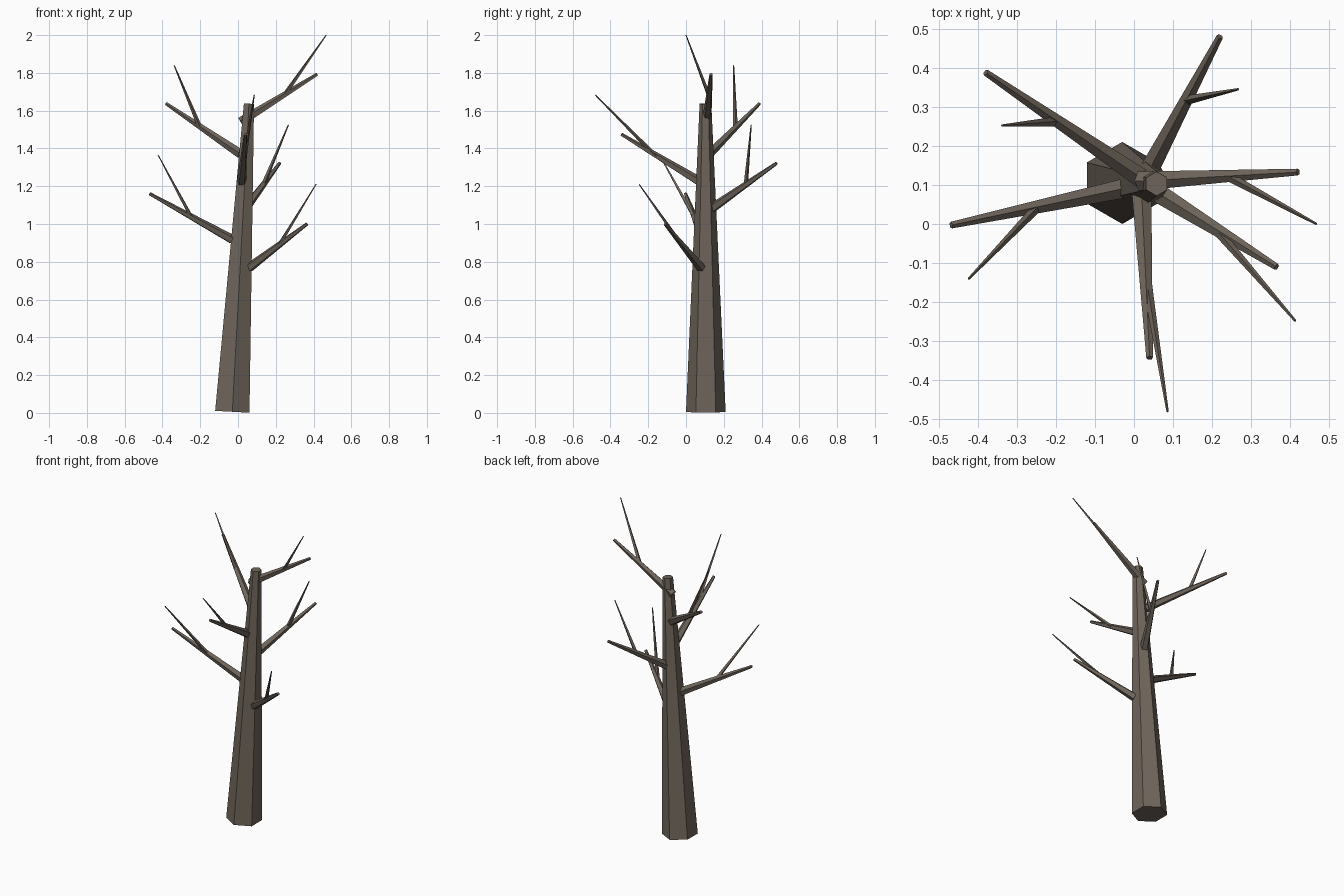
import bpy, bmesh
from mathutils import Vector, Matrix

if "Cube" in bpy.data.objects:
    bpy.data.objects.remove(bpy.data.objects["Cube"])

bark = bpy.data.materials.new("bark")
bark.diffuse_color = (0.16, 0.132, 0.106, 1)
bark.use_nodes = True
bark.node_tree.nodes["Principled BSDF"].inputs["Base Color"].default_value = bark.diffuse_color


def limb(name, start, end, r1, r2, sides, upright=False):
    """Tapered flat-sided limb running from start to end."""
    a, b = Vector(start), Vector(end)
    d = b - a
    rot = Vector((0, 0, 1)).rotation_difference(d) if upright else d.to_track_quat('Z', 'Y')
    bm = bmesh.new()
    bmesh.ops.create_cone(bm, cap_ends=True, segments=sides, radius1=r1, radius2=r2,
                          depth=d.length)
    bm.transform(Matrix.Translation((a + b) / 2) @ rot.to_matrix().to_4x4())
    mesh = bpy.data.meshes.new(name)
    bm.to_mesh(mesh)
    bm.free()
    mesh.materials.append(bark)
    ob = bpy.data.objects.new(name, mesh)
    bpy.context.collection.objects.link(ob)


# Leaning six-sided trunk
limb("trunk", (-0.03, 0.105, 0.006), (0.058, 0.103, 1.637), 0.105, 0.031, 6, True)

# Each branch: base, tip, twig base, twig tip
branches = [
    ((0.06, 0.08, 0.77), (0.365, -0.11, 1.0), (0.215, -0.02, 0.885), (0.413, -0.248, 1.21)),
    ((-0.03, 0.09, 0.917), (-0.468, -0.003, 1.16), (-0.25, 0.04, 1.042), (-0.423, -0.14, 1.365)),
    ((0.04, 0.14, 1.085), (0.22, 0.48, 1.322), (0.135, 0.317, 1.21), (0.267, 0.345, 1.525)),
    ((0.02, 0.07, 1.225), (0.04, -0.343, 1.475), (0.035, -0.16, 1.36), (0.086, -0.48, 1.683)),
    ((0.015, 0.12, 1.37), (-0.38, 0.388, 1.637), (-0.205, 0.262, 1.52), (-0.338, 0.252, 1.84)),
    ((0.015, 0.11, 1.54), (0.42, 0.133, 1.793), (0.245, 0.12, 1.683), (0.467, 0.0, 2.0)),
]
for i, (base, tip, twig_base, twig_tip) in enumerate(branches, 1):
    limb(f"branch_{i}", base, tip, 0.026, 0.009, 5)
    limb(f"twig_{i}", twig_base, twig_tip, 0.012, 0.003, 4)
